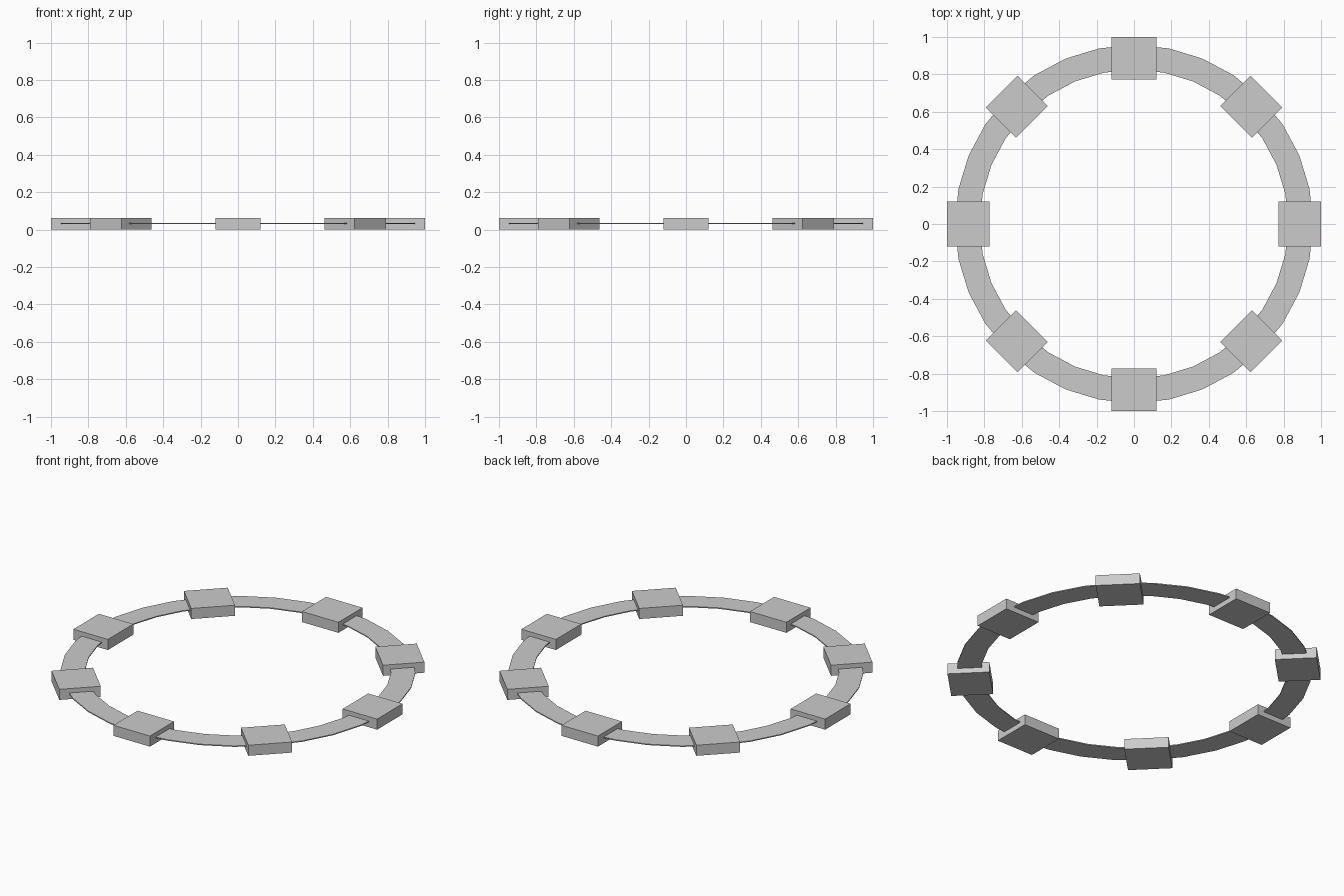
import bpy, bmesh
from math import sin, cos, pi, radians, tan
from mathutils import Matrix

if "Cube" in bpy.data.objects:
    bpy.data.objects.remove(bpy.data.objects["Cube"])

COUNT = 8
R_IN, R_OUT, HALF_W = 0.773, 1.0, 0.12      # block extents
H = 0.063                                   # block height
BAND_IN, BAND_OUT, BAND_T = 0.825, 0.957, 0.006
STEP = radians(11.25)                       # 32-sided ring


def finish(name, bm):
    bmesh.ops.recalc_face_normals(bm, faces=bm.faces)
    me = bpy.data.meshes.new(name)
    bm.to_mesh(me)
    bm.free()
    ob = bpy.data.objects.new(name, me)
    bpy.context.collection.objects.link(ob)
    return ob


def arc(r):
    # 32-gon corners between two blocks, clipped at the block side faces
    cx, cy = r * cos(STEP), r * sin(STEP)
    start = (r + (cx - r) * HALF_W / cy, HALF_W)
    mid = [(r * cos(STEP * i), r * sin(STEP * i)) for i in (1, 2, 3)]
    if cy < HALF_W:
        mid = mid[1:]
    # end point is the start mirrored about the 22.5 degree line
    c = cos(pi / 4)
    end = (c * (start[0] + start[1]), c * (start[0] - start[1]))
    return [start] + mid + [end]


def block(name, angle):
    bm = bmesh.new()
    bmesh.ops.create_cube(bm, size=1)
    bmesh.ops.scale(bm, vec=(R_OUT - R_IN, 2 * HALF_W, H), verts=bm.verts)
    bmesh.ops.translate(bm, vec=((R_OUT + R_IN) / 2, 0, H / 2), verts=bm.verts)
    bm.transform(Matrix.Rotation(angle, 4, 'Z'))
    return finish(name, bm)


def band(name, angle):
    bm = bmesh.new()
    rows = []
    for (ix, iy), (ox, oy) in zip(arc(BAND_IN), arc(BAND_OUT)):
        lo, hi = H / 2 - BAND_T / 2 + 0.002, H / 2 + BAND_T / 2 + 0.002
        rows.append([bm.verts.new(p) for p in
                     ((ix, iy, lo), (ox, oy, lo), (ox, oy, hi), (ix, iy, hi))])
    for a, b in zip(rows, rows[1:]):
        for k in range(4):
            j = (k + 1) % 4
            bm.faces.new((a[k], a[j], b[j], b[k]))
    bm.faces.new(rows[0])
    bm.faces.new(rows[-1])
    bm.transform(Matrix.Rotation(angle, 4, 'Z'))
    return finish(name, bm)


# Eight blocks joined by thin curved bands
for i in range(COUNT):
    a = 2 * pi * i / COUNT
    block(f"block_{i + 1}", a)
    band(f"connecting_band_{i + 1}", a)
